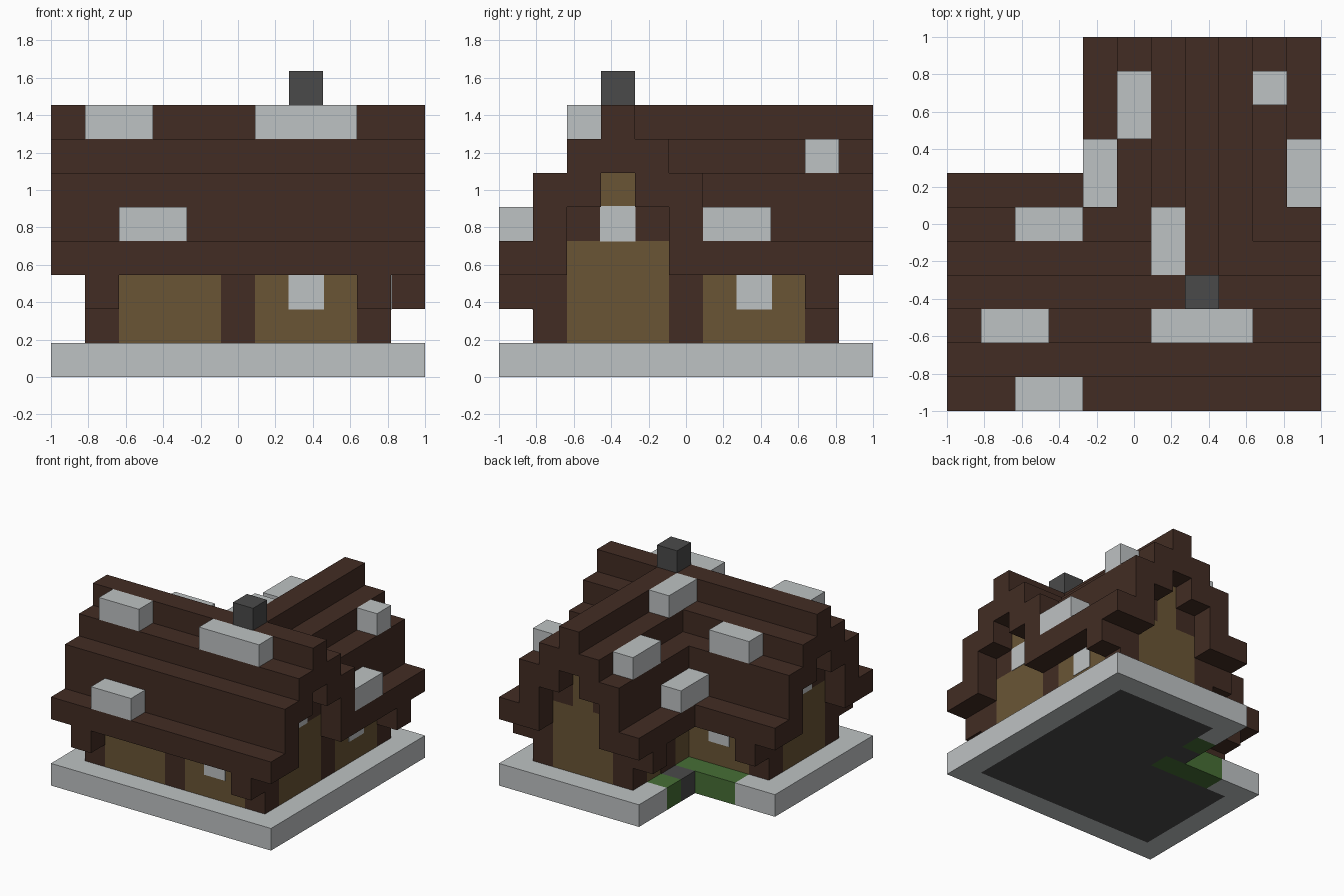
import bpy
import bmesh

U = 2 / 11          # one building block
PROUD = 0.004       # how far windows and door stand out of the wall

if "Cube" in bpy.data.objects:
    bpy.data.objects.remove(bpy.data.objects["Cube"])


def material(name, rgb):
    """Flat material from 0-255 display values."""
    lin = [((c / 255 + 0.055) / 1.055) ** 2.4 for c in rgb] + [1]
    m = bpy.data.materials.new(name)
    m.use_nodes = True
    m.diffuse_color = lin
    m.node_tree.nodes["Principled BSDF"].inputs["Base Color"].default_value = lin
    return m


SNOW = material("snow", (190, 194, 195))
WOOD = material("dark_wood", (66, 44, 35))
PLASTER = material("tan_wall", (106, 85, 53))
STONE = material("dark_stone", (74, 74, 74))
GRASS = material("grass", (70, 110, 53))


def to_object(name, bm, mat):
    bmesh.ops.recalc_face_normals(bm, faces=bm.faces)
    mesh = bpy.data.meshes.new(name)
    bm.to_mesh(mesh)
    bm.free()
    mesh.materials.append(mat)
    obj = bpy.data.objects.new(name, mesh)
    bpy.context.collection.objects.link(obj)
    return obj


def place(x, y, z):
    return (x * U - 1, y * U - 1, z * U)


def block(name, mat, xs, ys, zs, grow=0):
    """Box over inclusive cell ranges; a single number is one cell."""
    spans = [(s, s) if isinstance(s, int) else s for s in (xs, ys, zs)]
    lo = place(*[s[0] for s in spans])
    hi = place(*[s[1] + 1 for s in spans])
    bm = bmesh.new()
    bmesh.ops.create_cube(bm, size=1)
    for v in bm.verts:
        v.co = [(a + b) / 2 + c * (b - a + 2 * grow) for a, b, c in zip(lo, hi, v.co)]
    return to_object(name, bm, mat)


def prism(name, mat, outline, axis, start, end):
    """Extrude a cross-section along x or y."""
    bm = bmesh.new()
    pts = [place(start, c, z) if axis == "x" else place(c, start, z) for c, z in outline]
    face = bm.faces.new([bm.verts.new(p) for p in pts])
    out = bmesh.ops.extrude_face_region(bm, geom=[face])
    move = [0, 0, 0]
    move["xy".index(axis)] = (end - start) * U
    bmesh.ops.translate(bm, vec=move, verts=[g for g in out["geom"] if isinstance(g, bmesh.types.BMVert)])
    return to_object(name, bm, mat)


# Base: snowy rim with grass and a stone step in the inner corner
block("rim_front", SNOW, (0, 10), 0, 0)
block("rim_right", SNOW, 0, (1, 6), 0)
block("rim_left", SNOW, 10, (1, 10), 0)
block("rim_back", SNOW, (4, 9), 10, 0)
block("rim_inner_side", SNOW, 4, 9, 0)
block("rim_inner_back", SNOW, 1, 6, 0)
block("grass_corner", GRASS, (2, 4), 6, 0)
block("grass_by_step", GRASS, 4, 8, 0)
block("door_step", STONE, 4, 7, 0)
block("floor_main", STONE, (1, 9), (1, 5), 0)
block("floor_wing", STONE, (5, 9), (6, 9), 0)

# Timber posts
for x, y in [(1, 1), (5, 1), (9, 1), (1, 5), (9, 5), (5, 9), (9, 9)]:
    block("corner_post", WOOD, x, y, (1, 2))

# Low walls under the eaves
block("front_wall_right", PLASTER, (2, 4), 1, (1, 2))
block("front_wall_left", PLASTER, (6, 8), 1, (1, 2))
block("left_wall", PLASTER, 9, (6, 8), (1, 2))
block("inner_back_wall", PLASTER, (2, 5), 5, (1, 2))
block("inner_side_wall", PLASTER, 5, (6, 8), (1, 2))

# Gable walls of the main house, with beams and a high window
for side, x in (("right", 1), ("left", 9)):
    block(side + "_gable_wall", PLASTER, x, (2, 4), (1, 3))
    block(side + "_gable_peak", PLASTER, x, 3, (4, 5))
    block(side + "_gable_window", SNOW, x, 3, 4, PROUD)
    for y in (2, 4):
        block(side + "_gable_beam", WOOD, x, y, 4)

# Gable wall of the back wing
block("back_gable_wall", PLASTER, (6, 8), 9, (1, 3))
block("back_gable_peak", PLASTER, 7, 9, (4, 5))
for x in (6, 8):
    block("back_gable_beam", WOOD, x, 9, 4)

# Windows and door
for x, y in [(7, 1), (9, 7), (3, 5)]:
    block("window", SNOW, x, y, 2, PROUD)
block("door", WOOD, 5, 7, (1, 2), PROUD)

# Stepped roofs sharing one mirrored cross-section
outer = [(0, 3), (0, 4), (1, 4), (1, 6), (2, 6), (2, 7), (3, 7), (3, 8)]
inner = [(3, 6), (3, 5), (2, 5), (2, 3)]
mirror = lambda pts: [(7 - c, z) for c, z in reversed(pts)]
section = outer + mirror(outer) + mirror(inner) + inner
prism("main_roof", WOOD, section, "x", 0, 11)
prism("wing_roof", WOOD, [(c + 4, z) for c, z in section], "y", 5, 11)
block("ridge_joint", WOOD, 7, 4, 7)

# Brackets below the ends of the eaves
for x, y in [(1, 0), (9, 0), (10, 9), (4, 9), (1, 6)]:
    block("eave_bracket", WOOD, x, y, 2)

# Chimney
block("chimney", STONE, 7, 3, 8)

# Snow lying on the roof steps
for xs, ys, z in [((1, 2), 2, 7), ((6, 8), 2, 7), ((2, 3), 0, 4),
                  ((2, 3), 5, 6), (4, (6, 7), 4), (5, (8, 9), 6),
                  (6, (4, 5), 7), (10, (6, 7), 4), (9, 9, 6)]:
    block("roof_snow", SNOW, xs, ys, z)
